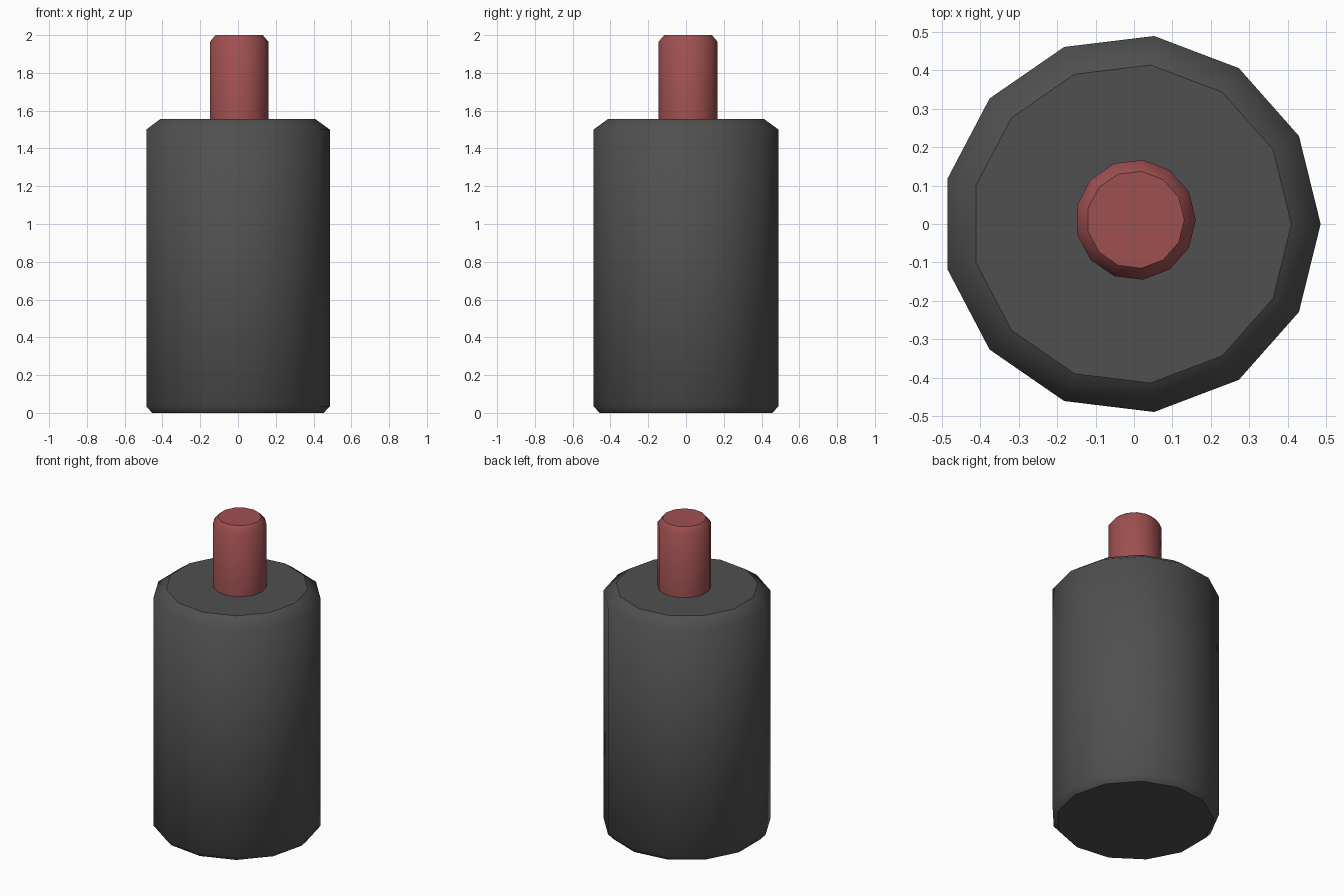
import bpy, bmesh
from math import cos, sin, tau

if "Cube" in bpy.data.objects:
    bpy.data.objects.remove(bpy.data.objects["Cube"])

SIDES = 13


def turned_part(name, centre, profile, colour):
    """Stack 13-sided rings (radius, z); smooth walls, flat caps."""
    bm = bmesh.new()
    rings = []
    for r, z in profile:
        rings.append([bm.verts.new((centre[0] + r * cos(tau * i / SIDES),
                                    centre[1] + r * sin(tau * i / SIDES), z))
                      for i in range(SIDES)])
    for low, high in zip(rings, rings[1:]):
        for i in range(SIDES):
            j = (i + 1) % SIDES
            bm.faces.new((low[i], low[j], high[j], high[i])).smooth = True
    bm.faces.new(rings[0][::-1])
    bm.faces.new(rings[-1])
    # crisp rims around both caps
    for ring in (rings[0], rings[-1]):
        for i in range(SIDES):
            bm.edges.get((ring[i], ring[(i + 1) % SIDES])).smooth = False
    mesh = bpy.data.meshes.new(name)
    bm.to_mesh(mesh)
    bm.free()
    obj = bpy.data.objects.new(name, mesh)
    bpy.context.collection.objects.link(obj)
    mat = bpy.data.materials.new(name + "_colour")
    mat.diffuse_color = (*colour, 1)
    mat.use_nodes = True
    mat.node_tree.nodes["Principled BSDF"].inputs["Base Color"].default_value = mat.diffuse_color
    mesh.materials.append(mat)
    return obj


# Dark main cylinder with a wide top chamfer and a small foot chamfer
turned_part("body", (-0.007, 0),
            [(0.461, 0), (0.493, 0.035), (0.493, 1.5), (0.417, 1.555)],
            (0.08, 0.08, 0.08))

# Red pin rising slightly off centre from the top
turned_part("pin", (0.004, 0.011),
            [(0.157, 1.54), (0.157, 1.965), (0.127, 2.0)],
            (0.35, 0.08, 0.08))
